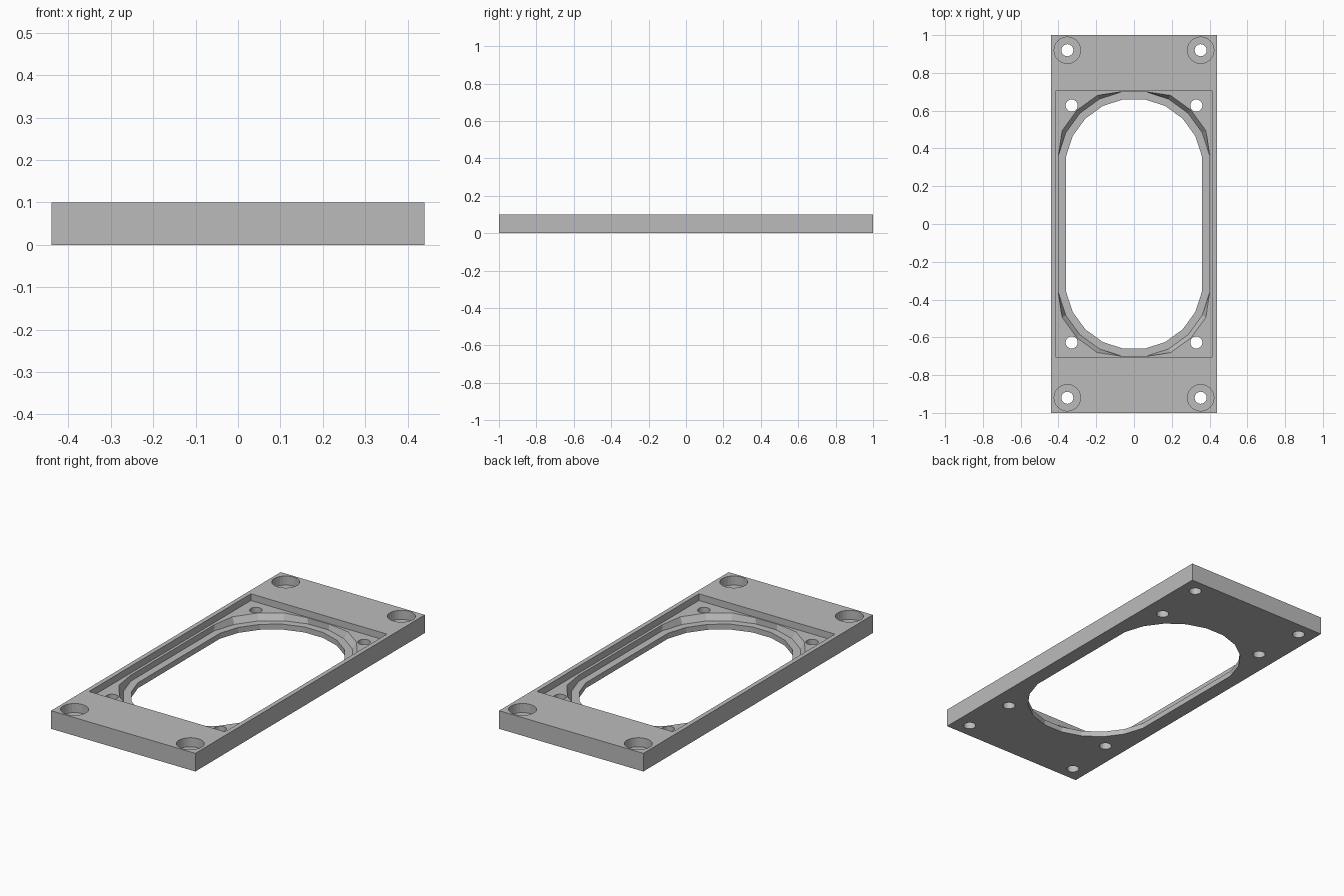
import bpy
import bmesh
from math import cos, sin, pi, copysign

if "Cube" in bpy.data.objects:
    bpy.data.objects.remove(bpy.data.objects["Cube"], do_unlink=True)

grey = bpy.data.materials.new("plain grey")
grey.use_nodes = True
colour = (0.5, 0.5, 0.5, 1)
grey.diffuse_color = colour
grey.node_tree.nodes["Principled BSDF"].inputs["Base Color"].default_value = colour


def box_ring(x, y):
    return [(-x, -y), (x, -y), (x, y), (-x, y)]


def circle_ring(r, cx, cy, n=24):
    return [(cx + r * cos(2 * pi * i / n), cy + r * sin(2 * pi * i / n)) for i in range(n)]


def slot_ring(r, limit, n=20, centre=0.3):
    """Round-ended slot with its sides and ends trimmed flat at the limit."""
    pts = []
    for i in range(n):
        a = 2 * pi * (i + 0.5) / n
        x, y = (max(-limit, min(limit, r / cos(pi / n) * f(a))) for f in (cos, sin))
        pts.append((x, y + copysign(centre, y)))
    return pts


def stack(name, layers):
    """Closed solid through a stack of (ring, height) layers."""
    bm = bmesh.new()
    rings = [[bm.verts.new((x, y, z)) for x, y in ring] for ring, z in layers]
    n = len(rings[0])
    for low, high in zip(rings, rings[1:]):
        for i in range(n):
            j = (i + 1) % n
            bm.faces.new((low[i], low[j], high[j], high[i]))
    bm.faces.new(rings[0][::-1])
    bm.faces.new(rings[-1])
    mesh = bpy.data.meshes.new(name)
    bm.to_mesh(mesh)
    bm.free()
    mesh.materials.append(grey)
    obj = bpy.data.objects.new(name, mesh)
    bpy.context.collection.objects.link(obj)
    return obj


BELOW, ABOVE, FLOOR, LEDGE, BORE = -0.1, 0.2, 0.063, 0.03, 0.05

plate = stack("mounting_plate", [(box_ring(0.44, 1), 0), (box_ring(0.44, 1), 0.1)])

# Rectangular pocket
pocket = box_ring(0.415, 0.705)
cutters = [stack("pocket_cutter", [(pocket, FLOOR), (pocket, ABOVE)])]

# Stepped opening with a tapered recess above its ledge
inner, seat, rim = slot_ring(0.36, 0.36), slot_ring(0.4, 0.4), slot_ring(0.422, 0.4)
cutters.append(stack("opening_cutter", [(inner, BELOW), (inner, LEDGE), (seat, LEDGE),
                                        (rim, FLOOR), (rim, ABOVE)]))

# Counterbored corner holes and plain pocket holes
for sx in (-1, 1):
    for sy in (-1, 1):
        hole = circle_ring(0.032, sx * 0.353, sy * 0.92)
        bore = circle_ring(0.07, sx * 0.353, sy * 0.92)
        cutters.append(stack("corner_hole_cutter", [(hole, BELOW), (hole, BORE),
                                                    (bore, BORE), (bore, ABOVE)]))
        small = circle_ring(0.032, sx * 0.33, sy * 0.627)
        cutters.append(stack("pocket_hole_cutter", [(small, BELOW), (small, ABOVE)]))

for cutter in cutters:
    cutter.hide_render = True
    cut = plate.modifiers.new(cutter.name, "BOOLEAN")
    cut.operation = "DIFFERENCE"
    cut.solver = "EXACT"
    cut.object = cutter

# Bake the cuts and drop the cutters
bpy.context.view_layer.update()
evaluated = plate.evaluated_get(bpy.context.evaluated_depsgraph_get())
mesh = bpy.data.meshes.new_from_object(evaluated)
plate.modifiers.clear()
plate.data = mesh
for cutter in cutters:
    bpy.data.objects.remove(cutter, do_unlink=True)
